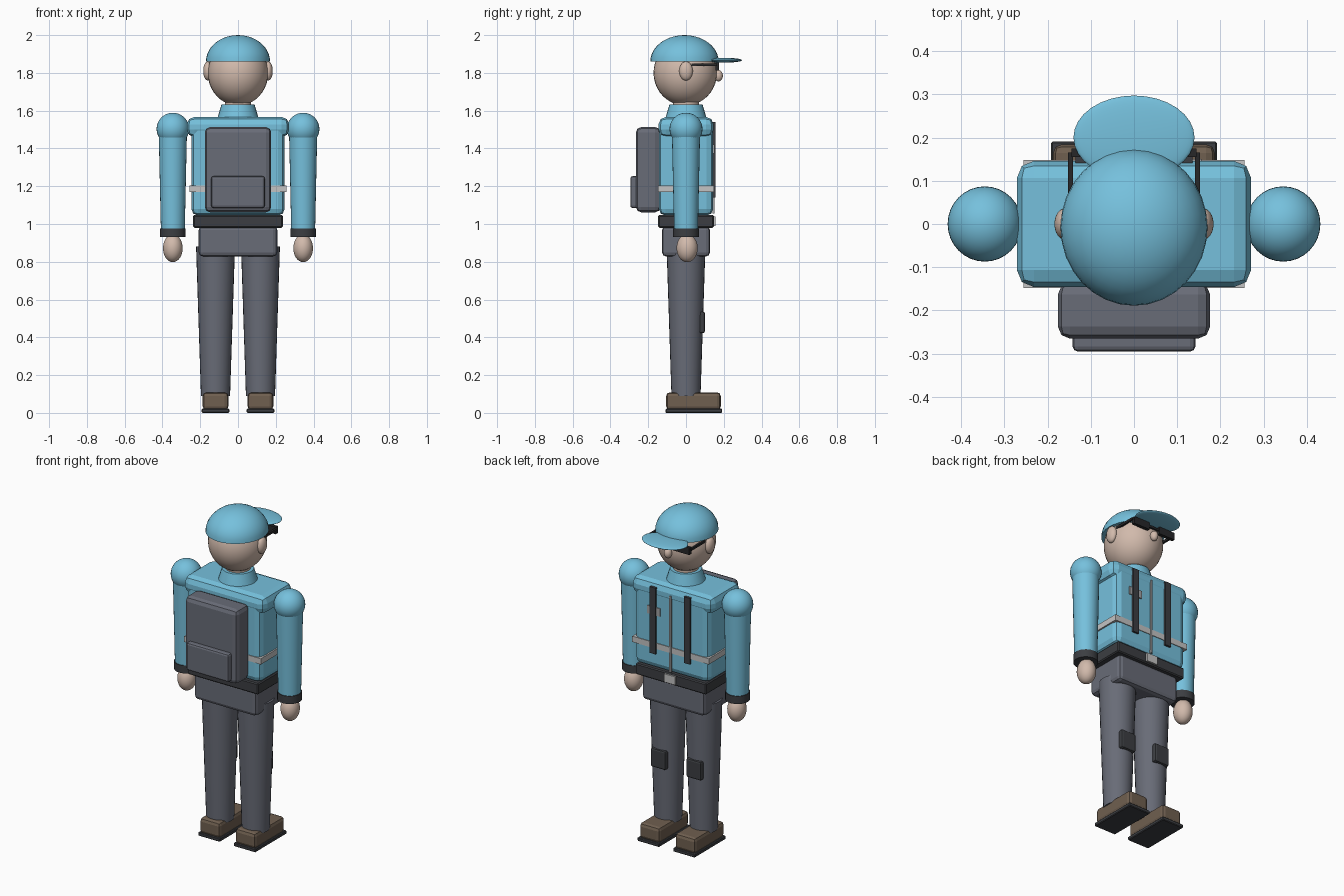
import bpy, bmesh, math
from mathutils import Matrix, Vector

cube = bpy.data.objects.get("Cube")
if cube:
    bpy.data.objects.remove(cube, do_unlink=True)


def material(name, r, g, b):
    m = bpy.data.materials.new(name)
    m.use_nodes = True
    m.diffuse_color = (r, g, b, 1)
    node = next(n for n in m.node_tree.nodes if n.type == 'BSDF_PRINCIPLED')
    node.inputs["Base Color"].default_value = (r, g, b, 1)
    node.inputs["Roughness"].default_value = 0.8
    return m


BLUE = material("sky_blue", 0.18, 0.53, 0.72)
GREY = material("slate_grey", 0.14, 0.15, 0.185)
DARK = material("charcoal", 0.045, 0.048, 0.054)
SKIN = material("skin", 0.64, 0.49, 0.41)
BROWN = material("boot_brown", 0.16, 0.115, 0.08)
LIGHT = material("reflective_grey", 0.55, 0.55, 0.55)
METAL = material("metal_grey", 0.36, 0.37, 0.38)
BLACK = material("lens_black", 0.02, 0.02, 0.022)


def finish(name, bm, mat, smooth):
    me = bpy.data.meshes.new(name)
    bm.to_mesh(me)
    bm.free()
    me.materials.append(mat)
    ob = bpy.data.objects.new(name, me)
    bpy.context.scene.collection.objects.link(ob)
    if smooth:
        bpy.ops.object.select_all(action='DESELECT')
        ob.select_set(True)
        bpy.context.view_layer.objects.active = ob
        bpy.ops.object.shade_smooth_by_angle(angle=math.radians(35))
    return ob


def box(name, mat, x, y, z, bevel=0.0, segments=2):
    """Box from (low, high) ranges on each axis, with optional bevel."""
    bm = bmesh.new()
    bmesh.ops.create_cube(bm, size=1)
    for v in bm.verts:
        v.co = Vector([(lo + hi) / 2 + c * (hi - lo)
                       for c, (lo, hi) in zip(v.co, (x, y, z))])
    if bevel:
        bmesh.ops.bevel(bm, geom=bm.edges[:], offset=bevel, segments=segments,
                        profile=0.5, affect='EDGES')
    return finish(name, bm, mat, False)


def ellipsoid(name, mat, center, radii, cut_below=False):
    bm = bmesh.new()
    bmesh.ops.create_uvsphere(bm, u_segments=32, v_segments=20, radius=1)
    if cut_below:
        bmesh.ops.bisect_plane(bm, geom=bm.verts[:] + bm.edges[:] + bm.faces[:],
                               plane_co=(0, 0, 0), plane_no=(0, 0, 1),
                               clear_inner=True)
        bmesh.ops.holes_fill(bm, edges=[e for e in bm.edges if e.is_boundary])
    bm.transform(Matrix.Translation(center) @ Matrix.Diagonal((*radii, 1)))
    return finish(name, bm, mat, True)


def cone(name, mat, x, z, r_low, r_high):
    """Upright tapered cylinder from z[0] to z[1]."""
    bm = bmesh.new()
    bmesh.ops.create_cone(bm, cap_ends=True, segments=28, radius1=r_low,
                          radius2=r_high, depth=z[1] - z[0])
    bm.transform(Matrix.Translation((x, 0, sum(z) / 2)))
    return finish(name, bm, mat, True)


def wide(half, center=0.0):
    return (center - half, center + half)


# Head, cap and neck
ellipsoid("head", SKIN, (0, -0.004, 1.80), (0.16, 0.168, 0.173))
ellipsoid("cap_dome", BLUE, (0, -0.008, 1.86), (0.17, 0.181, 0.14), True)
ellipsoid("cap_visor", BLUE, (0, 0.2, 1.867), (0.14, 0.097, 0.013))
ellipsoid("nose", SKIN, (0, 0.172, 1.785), (0.022, 0.023, 0.03))
cone("neck", SKIN, 0, (1.57, 1.67), 0.07, 0.07)
cone("collar", BLUE, 0, (1.55, 1.632), 0.112, 0.088)
box("glasses_bridge", BLACK, wide(0.04), (0.16, 0.172), (1.83, 1.842))

# Jacket, belt and hips
box("jacket", BLUE, wide(0.247), wide(0.144), (1.045, 1.55), 0.035)
box("shoulder_yoke", BLUE, wide(0.271), wide(0.146), (1.46, 1.567), 0.04)
box("reflective_band", LIGHT, wide(0.256), wide(0.148), (1.17, 1.205))
box("belt", DARK, wide(0.237), wide(0.147), (0.98, 1.047), 0.006, 1)
box("belt_buckle", LIGHT, wide(0.036), (0.14, 0.157), (0.99, 1.04))
box("hips", GREY, wide(0.208), wide(0.127), (0.828, 0.99), 0.022)
box("zipper", METAL, wide(0.006), (0.14, 0.152), (1.055, 1.515))
box("chest_badge", METAL, wide(0.043, 0.113), (0.14, 0.15), (1.372, 1.42))

# Backpack
box("backpack", GREY, wide(0.176), (-0.265, -0.135), (1.062, 1.513), 0.028)
box("backpack_pocket", GREY, wide(0.142), (-0.295, -0.25), (1.085, 1.253), 0.012)

# Paired parts
for side, s in (("left", 1), ("right", -1)):
    ellipsoid(side + "_ear", SKIN, (s * 0.16, 0, 1.81), (0.024, 0.036, 0.05))
    box(side + "_lens", BLACK, wide(0.054, s * 0.09), (0.155, 0.175), (1.812, 1.855))
    box(side + "_temple", BLACK, wide(0.006, s * 0.147), (0.03, 0.165), (1.836, 1.85))
    box(side + "_strap", DARK, wide(0.02, s * 0.115), (0.14, 0.156), (1.14, 1.54))

    # Arm
    arm = s * 0.345
    ellipsoid(side + "_shoulder", BLUE, (arm, 0, 1.503), (0.086, 0.087, 0.086))
    cone(side + "_sleeve", BLUE, arm, (0.96, 1.5), 0.063, 0.075)
    cone(side + "_cuff", DARK, arm, (0.93, 0.977), 0.068, 0.068)
    ellipsoid(side + "_hand", SKIN, (arm, 0.006, 0.872), (0.052, 0.056, 0.074))

    # Leg and boot
    leg = s * 0.119
    cone(side + "_leg", GREY, leg, (0.09, 0.88), 0.077, 0.103)
    box(side + "_knee_pad", DARK, wide(0.05, leg), (0.065, 0.1), (0.422, 0.536), 0.01)
    box(side + "_boot", BROWN, wide(0.068, leg), (-0.105, 0.184), (0.015, 0.109), 0.02)
    box(side + "_sole", DARK, wide(0.073, leg), (-0.108, 0.191), (0, 0.022), 0.004, 1)
